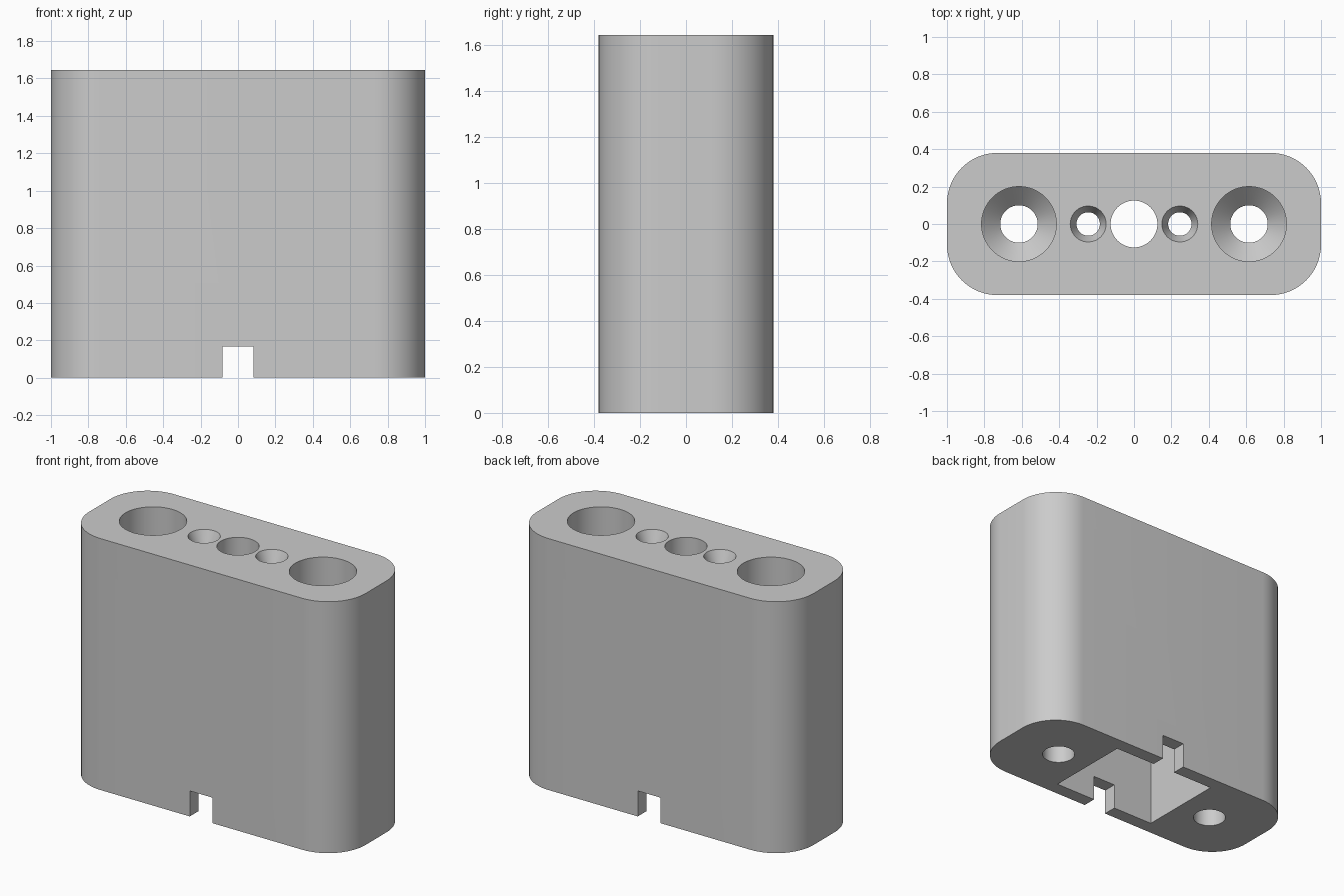
import bpy
import bmesh
import math

WIDTH, DEPTH, HEIGHT = 2.0, 0.76, 1.645
CORNER = 0.27
POCKET_TOP = 1.45

cube = bpy.data.objects.get("Cube")
if cube:
    bpy.data.objects.remove(cube, do_unlink=True)

grey = bpy.data.materials.new("plain_grey")
grey.use_nodes = True
colour = (0.6, 0.6, 0.6, 1)
grey.diffuse_color = colour
grey.node_tree.nodes["Principled BSDF"].inputs["Base Color"].default_value = colour


def make_object(name, bm):
    mesh = bpy.data.meshes.new(name)
    bmesh.ops.recalc_face_normals(bm, faces=bm.faces)
    bm.to_mesh(mesh)
    bm.free()
    mesh.materials.append(grey)
    obj = bpy.data.objects.new(name, mesh)
    bpy.context.collection.objects.link(obj)
    return obj


def box(name, sx, sy, z0, z1, corner=0):
    """Box centred on x and y, with optional rounded upright edges."""
    bm = bmesh.new()
    bmesh.ops.create_cube(bm, size=1)
    for v in bm.verts:
        v.co = (v.co.x * sx, v.co.y * sy, z0 + (v.co.z + 0.5) * (z1 - z0))
    if corner:
        upright = [e for e in bm.edges
                   if abs(e.verts[0].co.z - e.verts[1].co.z) > 0.1]
        bmesh.ops.bevel(bm, geom=upright, offset=corner, segments=16,
                        profile=0.5, affect='EDGES')
    return make_object(name, bm)


def bore(name, x, profile, sides=64):
    """Turned cutter from (radius, z) pairs, listed from the bottom up."""
    bm = bmesh.new()
    rings = []
    for r, z in profile:
        rings.append([bm.verts.new((x + r * math.cos(math.tau * i / sides),
                                    r * math.sin(math.tau * i / sides), z))
                      for i in range(sides)])
    for low, high in zip(rings, rings[1:]):
        for i in range(sides):
            j = (i + 1) % sides
            bm.faces.new((low[i], low[j], high[j], high[i]))
    bm.faces.new(rings[0][::-1])
    bm.faces.new(rings[-1])
    return make_object(name, bm)


# Rounded block
body = box("mounting_block", WIDTH, DEPTH, 0, HEIGHT, CORNER)

# Underside pocket, the notch across it and the central hole
over = HEIGHT + 0.1
cutters = [
    box("pocket_cutter", 0.76, 0.58, -0.1, POCKET_TOP),
    box("notch_cutter", 0.166, 1.0, -0.1, 0.167),
    bore("centre_hole_cutter", 0, [(0.125, POCKET_TOP - 0.1), (0.125, over)]),
]

# Mirrored pairs: deep recessed screw holes and small countersunk holes
for side, sign in (("left", 1), ("right", -1)):
    cutters.append(bore(side + "_screw_cutter", sign * 0.615,
                        [(0.1, -0.1), (0.1, 0.25), (0.2, 0.35), (0.2, over)]))
    cutters.append(bore(side + "_small_cutter", sign * 0.245,
                        [(0.0625, POCKET_TOP - 0.1), (0.0625, HEIGHT - 0.08),
                         (0.096, HEIGHT), (0.096, over)]))

# Cut everything out of the block, then drop the cutters
for cutter in cutters:
    cutter.hide_render = True
    mod = body.modifiers.new(cutter.name, 'BOOLEAN')
    mod.operation = 'DIFFERENCE'
    mod.solver = 'EXACT'
    mod.object = cutter

bpy.ops.object.select_all(action='DESELECT')
body.select_set(True)
bpy.context.view_layer.objects.active = body
for cutter in cutters:
    bpy.ops.object.modifier_apply(modifier=cutter.name)
    bpy.data.objects.remove(cutter, do_unlink=True)

bpy.ops.object.shade_smooth_by_angle(angle=math.radians(20))
